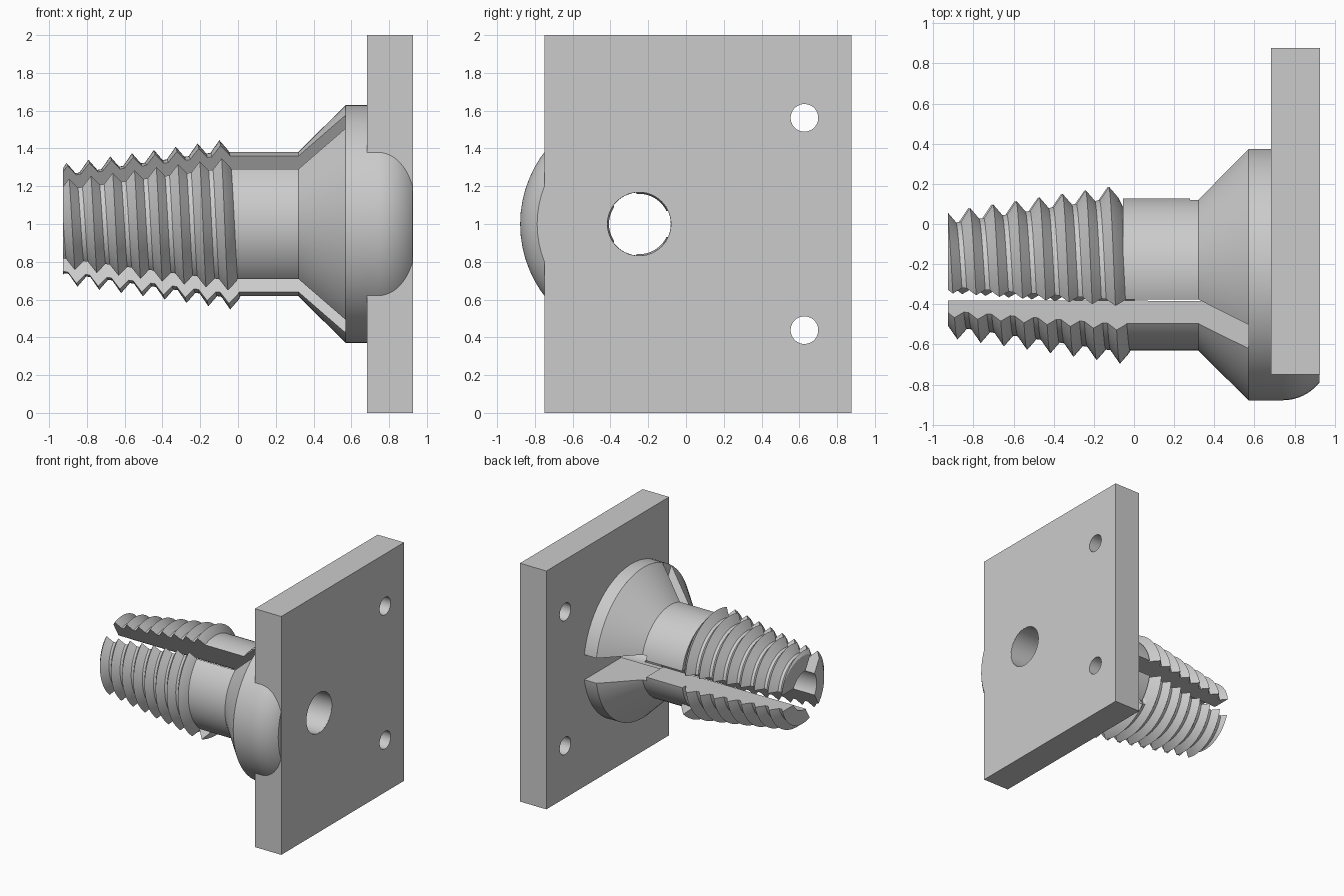
import bpy, bmesh
from math import sin, cos, pi, radians
from mathutils import Matrix, Vector

if "Cube" in bpy.data.objects:
    bpy.data.objects.remove(bpy.data.objects["Cube"])

AXIS = Vector((0, -0.248, 1.0))       # the bolt runs along x through this point
SEG = 64
BORE = [(-1.1, 0.159), (1.1, 0.169)]
SLOT, NOTCH = 0.069, 0.105            # half widths

grey = bpy.data.materials.new("plain grey")
grey.use_nodes = True
grey.diffuse_color = (0.6, 0.6, 0.6, 1)
grey.node_tree.nodes["Principled BSDF"].inputs["Base Color"].default_value = grey.diffuse_color


def finish(name, bm):
    bmesh.ops.recalc_face_normals(bm, faces=bm.faces)
    mesh = bpy.data.meshes.new(name)
    bm.to_mesh(mesh)
    bm.free()
    mesh.materials.append(grey)
    obj = bpy.data.objects.new(name, mesh)
    bpy.context.collection.objects.link(obj)
    return obj


def box(name, lo, hi):
    lo, hi = Vector(lo), Vector(hi)
    bm = bmesh.new()
    bmesh.ops.create_cube(bm, size=1, matrix=Matrix.Translation((lo + hi) / 2) @ Matrix.Diagonal((*(hi - lo), 1)))
    return finish(name, bm)


def rod(name, radius, centre):
    bm = bmesh.new()
    bmesh.ops.create_cone(bm, cap_ends=True, segments=SEG, radius1=radius, radius2=radius, depth=1,
                          matrix=Matrix.Translation(centre) @ Matrix.Rotation(pi / 2, 4, 'Y'))
    return finish(name, bm)


def revolve(bm, profile, closed=False):
    """Sweep (x, radius) points about the bolt axis."""
    rings = [[bm.verts.new(AXIS + Vector((x, r * cos(a), r * sin(a))))
              for a in (2 * pi * i / SEG for i in range(SEG))] for x, r in profile]
    for a, b in zip(rings, rings[1:] + (rings[:1] if closed else [])):
        for i in range(SEG):
            j = (i + 1) % SEG
            bm.faces.new((a[i], a[j], b[j], b[i]))


def thread(bm):
    """Tapered helical ridge that runs out under the shank."""
    pitch, start, end = 0.1155, -0.128, int(SEG * 0.88)
    rows = {}
    for s in range(-9 * SEG, 4 * SEG):
        a, x = 2 * pi * s / SEG, start + pitch * s / SEG
        row = []
        for dx, drop in ((-0.046, 0.06), (0, 0), (0.046, 0.06)):
            r = 0.319 + 0.15 * (x + dx + 0.93) - drop if s <= end else 0.34
            row.append(bm.verts.new(AXIS + Vector((x + dx, r * cos(a), r * sin(a)))))
        rows[s] = row
    for s, a in rows.items():
        b, up, up_next = rows.get(s + 1), rows.get(s + SEG), rows.get(s + SEG + 1)
        if b:
            for k in range(2):
                bm.faces.new((a[k], b[k], b[k + 1], a[k + 1]))
        if up and up_next:
            bm.faces.new((a[2], b[2], up_next[0], up[0]))


def trim(bm, point, normal):
    """Remove everything on the normal's side and cap the cut."""
    cut = bmesh.ops.bisect_plane(bm, geom=bm.verts[:] + bm.edges[:] + bm.faces[:], dist=1e-6,
                                 plane_co=point, plane_no=normal, clear_outer=True)["geom_cut"]
    edges = [e for e in cut if isinstance(e, bmesh.types.BMEdge) and e.is_boundary]
    bmesh.ops.triangle_fill(bm, use_beauty=True, edges=edges, normal=normal)


def jaws(name, build, x0, x1, back):
    """Three bored segments of a surface, parted by slots at 120 degrees."""
    for k in range(3):
        bm = bmesh.new()
        build(bm)
        revolve(bm, BORE)
        trim(bm, Vector((x0, 0, 0)), Vector((-1, 0, 0)))
        trim(bm, Vector((x1, 0, 0)), Vector((1, 0, 0)))
        for slot, side in ((k, -1), (k + 1, 1)):
            a = 2 * pi * slot / 3
            normal = Vector((0, -sin(a), cos(a))) * side
            half = back if slot % 3 == 0 else SLOT
            trim(bm, AXIS - normal * half, normal)
        parts.append(finish(f"{name}_{k + 1}", bm))


def subtract(obj, tool):
    mod = obj.modifiers.new("cut", 'BOOLEAN')
    mod.operation, mod.object, mod.solver = 'DIFFERENCE', tool, 'EXACT'
    bpy.context.view_layer.objects.active = obj
    bpy.ops.object.modifier_apply(modifier=mod.name)
    bpy.data.objects.remove(tool)


parts = []


# Threaded end, shank and cone, each split in three; the back slot widens at the cone
def shank(bm):
    revolve(bm, [(-0.2, 0.382), (0.32, 0.382), (0.8, 0.858)])


jaws("threaded_jaw", thread, -0.927, 0.03, SLOT)
jaws("shank_jaw", shank, -0.055, 0.28, SLOT)
jaws("cone_jaw", shank, 0.28, 0.57, NOTCH)

# Rounded head with a notch at the back
bm = bmesh.new()
revolve(bm, [(0.925, 0.168), (0.57, 0.167), (0.57, 0.63)]
        + [(0.74 + 0.235 * sin(t), 0.395 + 0.235 * cos(t))
           for t in (radians(51.9) * i / 10 for i in range(11))], closed=True)
head = finish("rounded_head", bm)
y, z = AXIS.y, AXIS.z
subtract(head, box("notch", (0.4, y + 0.05, z - NOTCH), (0.69, y + 0.8, z + NOTCH)))

# Mounting plate with two screw holes and the bore
plate = box("mounting_plate", (0.682, -0.75, 0), (0.927, 0.877, 2))
for centre, radius in (((0.8, 0.627, 0.438), 0.073), ((0.8, 0.627, 1.562), 0.073), ((0.8, y, z), 0.169)):
    subtract(plate, rod("hole", radius, Vector(centre)))

# Smooth curved surfaces, keep edges crisp
for part in parts + [head, plate]:
    bpy.ops.object.select_all(action='DESELECT')
    part.select_set(True)
    bpy.context.view_layer.objects.active = part
    bpy.ops.object.shade_smooth_by_angle(angle=radians(25))
